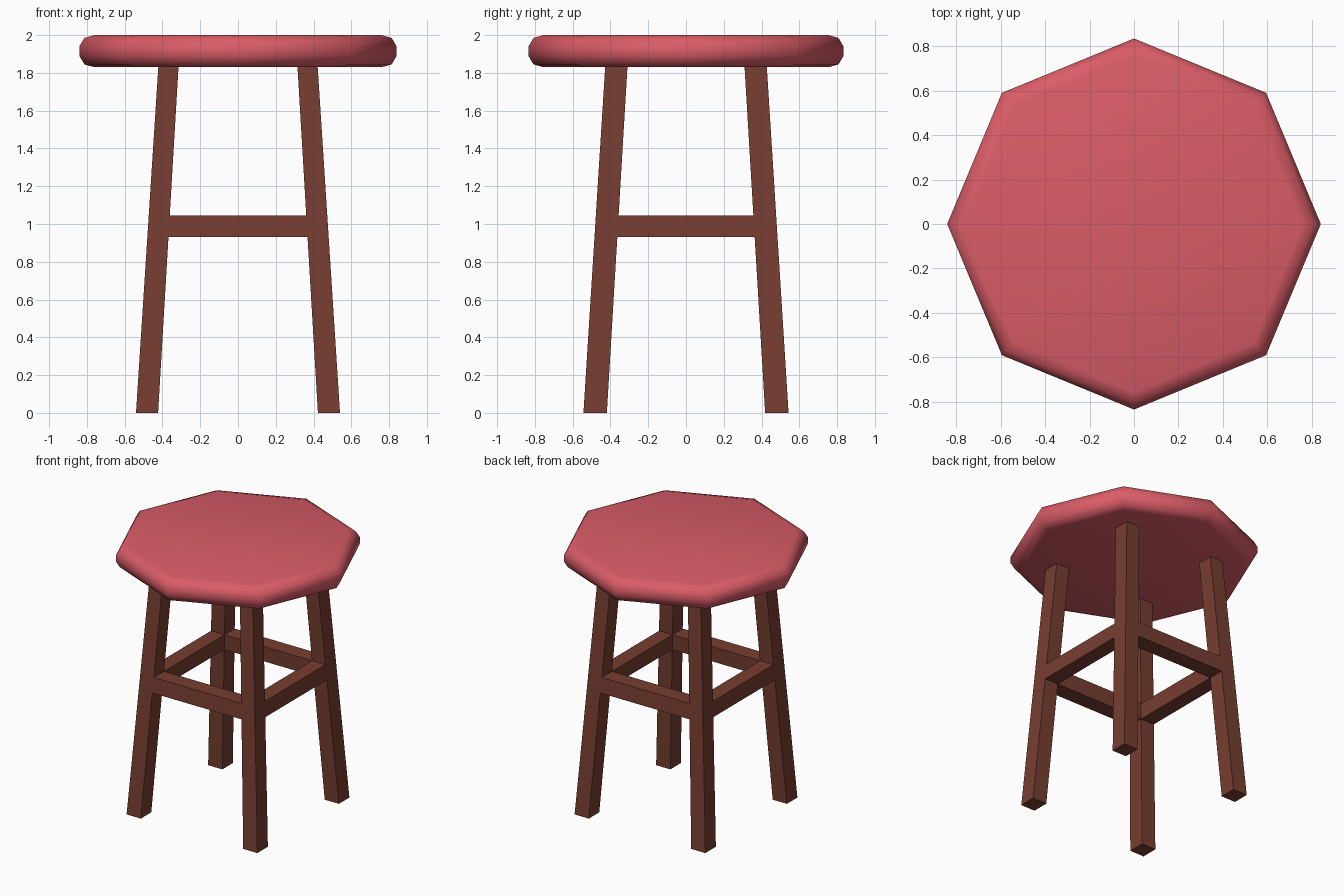
import bpy, math

if "Cube" in bpy.data.objects:
    bpy.data.objects.remove(bpy.data.objects["Cube"])


def material(name, rgb):
    m = bpy.data.materials.new(name)
    m.diffuse_color = (*rgb, 1.0)
    m.use_nodes = True
    m.node_tree.nodes["Principled BSDF"].inputs["Base Color"].default_value = m.diffuse_color
    return m


red = material("red cushion", (0.70, 0.108, 0.135))
wood = material("brown wood", (0.185, 0.047, 0.030))


def make(name, verts, faces, mat, smooth=False):
    me = bpy.data.meshes.new(name)
    me.from_pydata(verts, [], faces)
    me.materials.append(mat)
    for p in me.polygons:
        p.use_smooth = smooth
    ob = bpy.data.objects.new(name, me)
    bpy.context.collection.objects.link(ob)
    return ob


BOX = [(3, 2, 1, 0), (4, 5, 6, 7), (0, 1, 5, 4), (1, 2, 6, 5), (2, 3, 7, 6), (3, 0, 4, 7)]


def section(z):
    """Inner x, outer x, inner y, outer y of a splayed leg at height z."""
    t = z / 1.83
    def mix(a, b):
        return a + (b - a) * t
    return mix(0.423, 0.315), mix(0.540, 0.422), mix(0.419, 0.310), mix(0.543, 0.428)


# Octagonal seat with rounded rim, corners on the axes
profile = [(0.76, 1.83), (0.813, 1.845), (0.84, 1.89), (0.84, 1.94), (0.813, 1.985), (0.76, 2.0)]
N = 8
verts = [(r * math.cos(math.tau * i / N), r * 0.993 * math.sin(math.tau * i / N), z)
         for r, z in profile for i in range(N)]
faces = [(k * N + i, k * N + (i + 1) % N, (k + 1) * N + (i + 1) % N, (k + 1) * N + i)
         for k in range(len(profile) - 1) for i in range(N)]
faces += [tuple(reversed(range(N))), tuple(range((len(profile) - 1) * N, len(profile) * N))]
make("seat", verts, faces, red, smooth=True)

# Four splayed legs
for sx, xn in ((-1, "left"), (1, "right")):
    for sy, yn in ((-1, "front"), (1, "back")):
        v = []
        for z in (0.0, 1.835):
            xi, xo, yi, yo = section(z)
            ring = [(xi, yi), (xo, yi), (xo, yo), (xi, yo)]
            v += [(sx * x, sy * y, z) for x, y in ring]
        f = BOX if sx * sy > 0 else [tuple(reversed(q)) for q in BOX]
        make(f"{yn}_{xn}_leg", v, f, wood)

# Four stretchers, flush with the leg faces
Z0, Z1 = 0.93, 1.045
for s, name in ((-1, "front"), (1, "back")):
    v = []
    for z in (Z0, Z1):
        xi, xo, yi, yo = section(z)
        v += [(-xi, s * yi, z), (xi, s * yi, z), (xi, s * yo, z), (-xi, s * yo, z)]
    f = BOX if s > 0 else [tuple(reversed(q)) for q in BOX]
    make(name + "_stretcher", v, f, wood)
for s, name in ((-1, "left"), (1, "right")):
    v = []
    for z in (Z0, Z1):
        xi, xo, yi, yo = section(z)
        v += [(s * xi, -yi, z), (s * xo, -yi, z), (s * xo, yi, z), (s * xi, yi, z)]
    f = BOX if s > 0 else [tuple(reversed(q)) for q in BOX]
    make(name + "_stretcher", v, f, wood)
